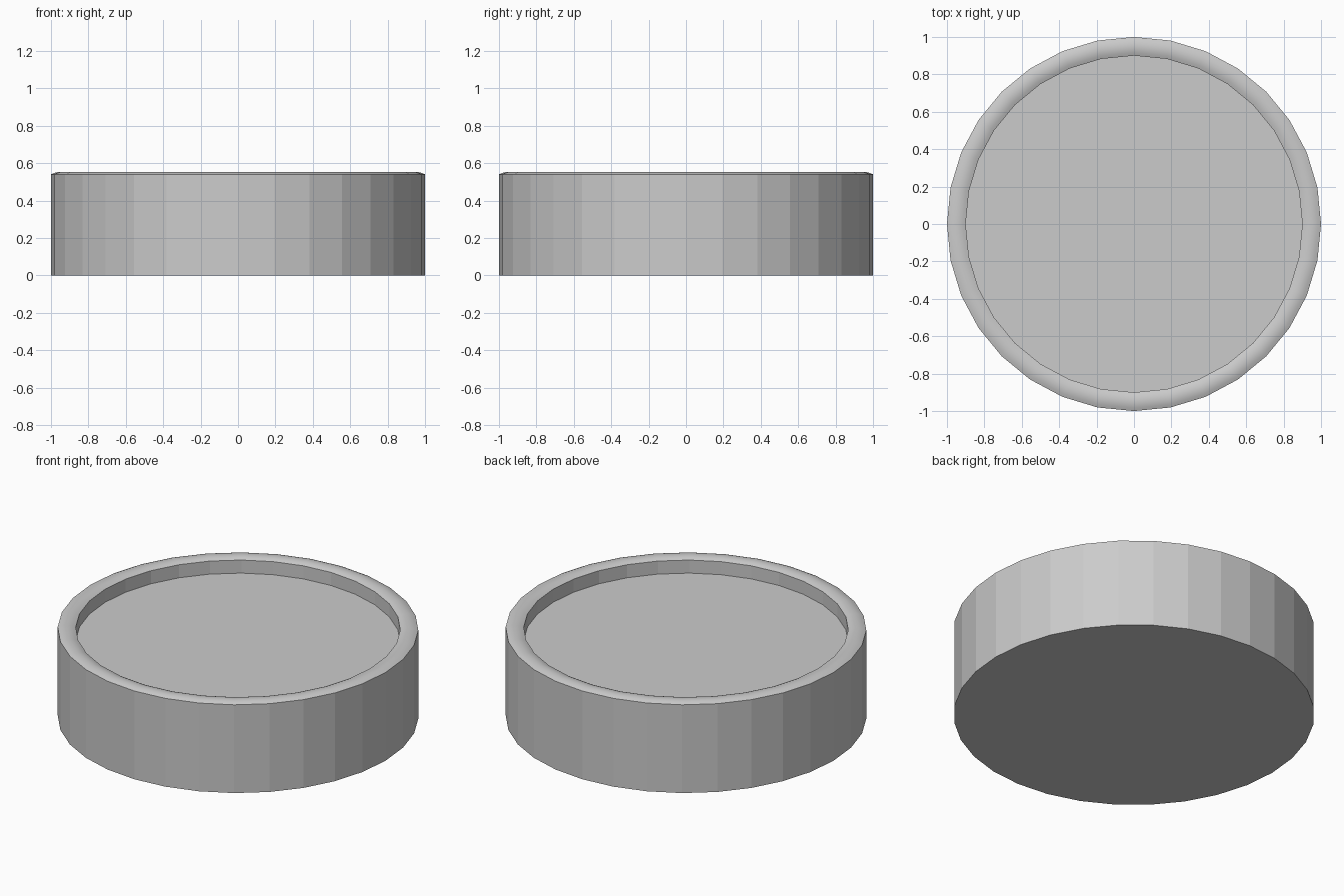
import bpy, bmesh, math

if "Cube" in bpy.data.objects:
    bpy.data.objects.remove(bpy.data.objects["Cube"])

SIDES = 32
RIM_Z, PEAK, FLOOR_Z = 0.54, 0.013, 0.46
OUTER, INNER = 1.0, 0.9
RIM_STEPS = 6


def ring(bm, radius, z):
    return [bm.verts.new((radius * math.cos(2 * math.pi * i / SIDES),
                          radius * math.sin(2 * math.pi * i / SIDES), z))
            for i in range(SIDES)]


def bridge(bm, a, b, smooth=False):
    for i in range(SIDES):
        j = (i + 1) % SIDES
        bm.faces.new((a[i], a[j], b[j], b[i])).smooth = smooth


bm = bmesh.new()

# Outer wall and base
base = ring(bm, OUTER, 0)
bm.faces.new(base[::-1])
last = ring(bm, OUTER, RIM_Z)
bridge(bm, base, last)

# Gently domed, smooth rim
for k in range(1, RIM_STEPS + 1):
    t = k / RIM_STEPS
    z = RIM_Z + PEAK * (1 - (2 * t - 1) ** 2)
    nxt = ring(bm, OUTER + (INNER - OUTER) * t, z)
    bridge(bm, last, nxt, smooth=True)
    last = nxt

# Recess wall and floor
floor = ring(bm, INNER, FLOOR_Z)
bridge(bm, last, floor)
bm.faces.new(floor)

bm.normal_update()
for e in bm.edges:
    if e.calc_face_angle(0) > math.radians(40):
        e.smooth = False

mesh = bpy.data.meshes.new("round_tray")
bm.to_mesh(mesh)
bm.free()
obj = bpy.data.objects.new("round_tray", mesh)
bpy.context.collection.objects.link(obj)
